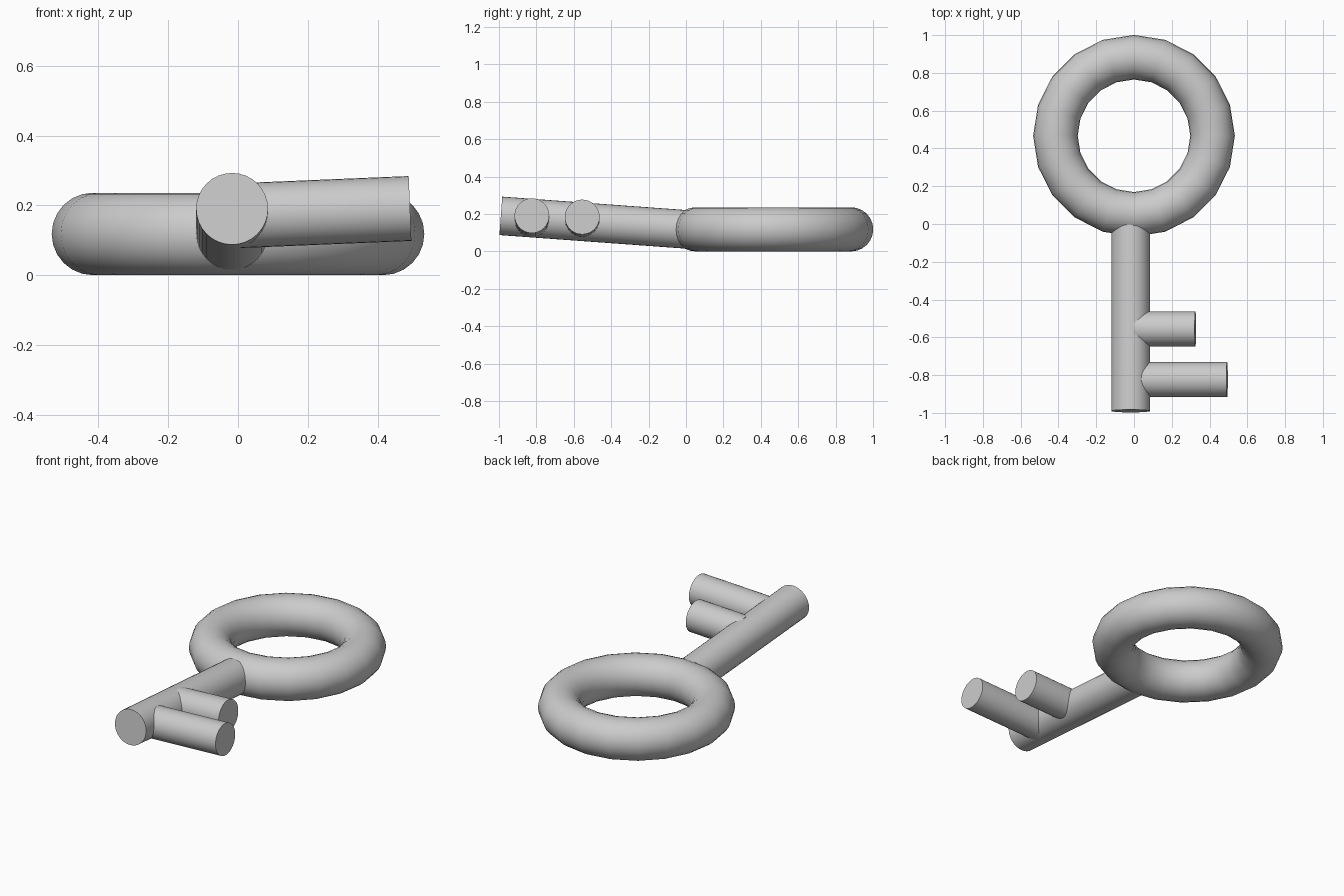
import bpy, math
from mathutils import Vector

if "Cube" in bpy.data.objects:
    bpy.data.objects.remove(bpy.data.objects["Cube"])


def smooth(name):
    ob = bpy.context.object
    ob.name = name
    bpy.ops.object.shade_smooth_by_angle(angle=math.radians(40))
    return ob


def rod(name, start, end, radius):
    a, b = Vector(start), Vector(end)
    bpy.ops.mesh.primitive_cylinder_add(
        vertices=32, radius=radius, depth=(b - a).length, location=(a + b) / 2,
        rotation=(b - a).to_track_quat('Z', 'Y').to_euler())
    return smooth(name)


# Ring-shaped handle
bpy.ops.mesh.primitive_torus_add(
    major_segments=20, minor_segments=24, major_radius=0.416,
    minor_radius=0.118, location=(0, 0.467, 0.118))
smooth("bow_ring")

# Slightly tilted shaft, its far end buried in the ring
rod("shaft", (-0.017, 0.04, 0.115), (-0.017, -0.99, 0.19), 0.103)

# Two teeth, rising slightly away from the shaft
slope = 0.042
for name, y, x_end, z_end in (("inner_tooth", -0.555, 0.325, 0.184),
                              ("outer_tooth", -0.824, 0.493, 0.191)):
    x0 = -0.0
    rod(name, (x0, y, z_end - slope * (x_end - x0)), (x_end, y, z_end), 0.093)
